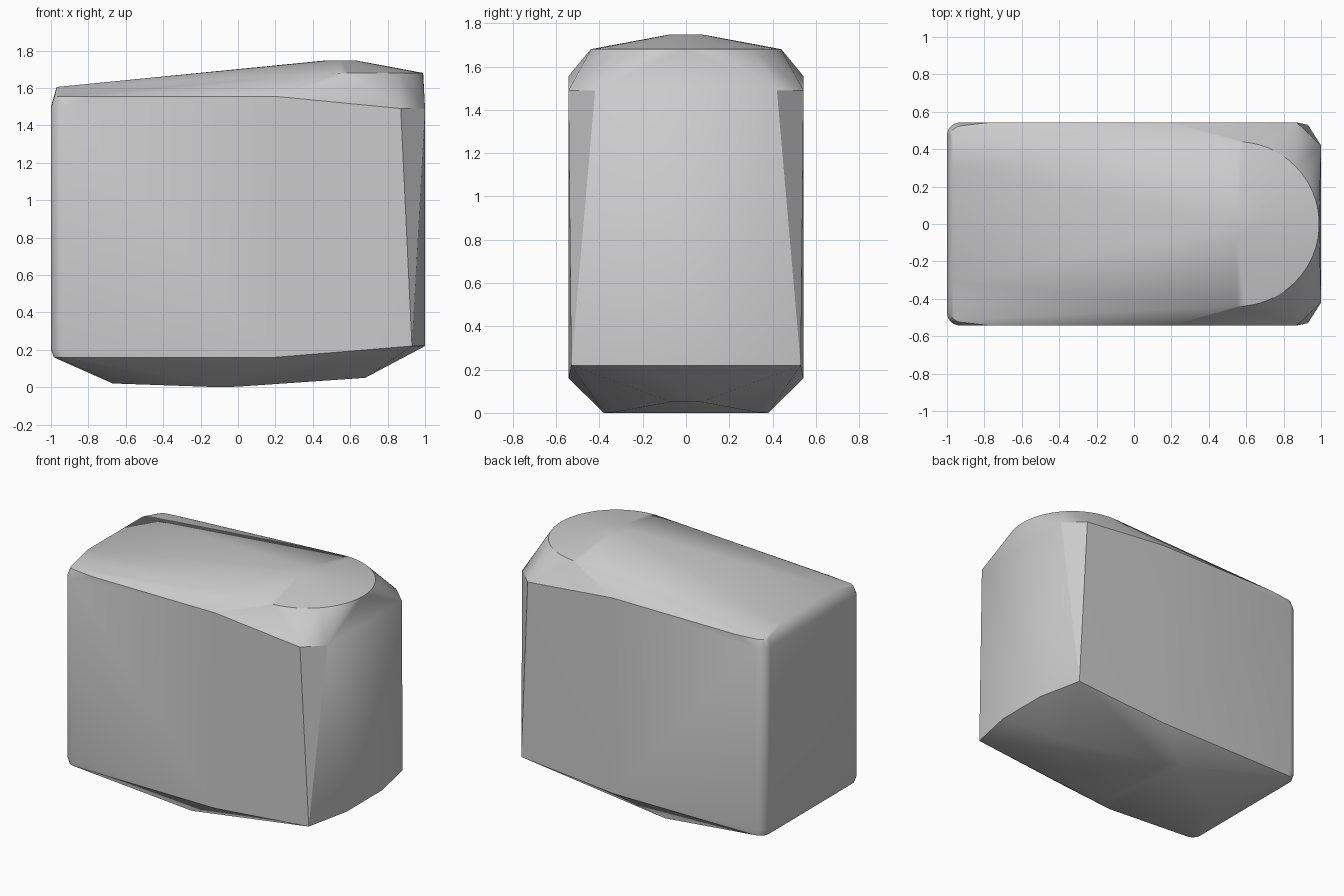
import bpy
import bmesh
from math import sin, cos, pi, radians

cube = bpy.data.objects.get("Cube")
if cube:
    bpy.data.objects.remove(cube)

# Plain grey material
grey = bpy.data.materials.new("plain grey")
grey.use_nodes = True
colour = (0.6, 0.6, 0.6, 1)
grey.diffuse_color = colour
grey.node_tree.nodes["Principled BSDF"].inputs["Base Color"].default_value = colour

points = []


def pair(x, y, z):
    """Add a point and its mirror across the long axis."""
    points.append((x, y, z))
    points.append((x, -y, z))


def arc(cx, cy, r, z, start, end, steps):
    """Add a mirrored horizontal arc."""
    for i in range(steps + 1):
        a = start + (end - start) * i / steps
        pair(cx + r * cos(a), cy + r * sin(a), z)


# Domed cap: rounded shoulder, small crown, and sloping ridge
arc(0.55, 0, 0.44, 1.68, 0, pi / 2, 16)
arc(0.55, 0, 0.08, 1.747, 0, pi, 8)
pair(-0.97, 0.31, 1.605)

# Upper side edges and tapered corner chamfers
pair(-0.77, 0.543, 1.555)
pair(0.2, 0.543, 1.555)
pair(0.87, 0.543, 1.49)
pair(1, 0.42, 1.49)
pair(0.93, 0.53, 0.22)
pair(1, 0.2, 0.22)

# Rounded upright corners with softened ends
for z in (0.2, 1.5):
    arc(-0.93, 0.473, 0.07, z, pi / 2, pi, 6)
arc(-0.925, 0.47, 0.055, 1.555, pi / 2, pi, 4)
arc(-0.92, 0.473, 0.065, 0.16, pi / 2, pi, 4)

# Lower side edges and faceted underside
pair(0.2, 0.543, 0.16)
pair(-0.77, 0.31, 0.075)
pair(-0.67, 0.05, 0.02)
pair(-0.1, 0.38, 0)
pair(0, 0.33, 0.003)
pair(0.68, 0.07, 0.05)

# Wrap the outline points in one faceted shell
mesh = bpy.data.meshes.new("body")
bm = bmesh.new()
for p in points:
    bm.verts.new(p)
bmesh.ops.remove_doubles(bm, verts=bm.verts[:], dist=0.001)
hull = bmesh.ops.convex_hull(bm, input=bm.verts[:])
loose = [v for v in bm.verts if not v.link_faces]
bmesh.ops.delete(bm, geom=loose, context="VERTS")
bmesh.ops.dissolve_limit(bm, angle_limit=radians(0.3),
                         verts=bm.verts[:], edges=bm.edges[:])
bmesh.ops.recalc_face_normals(bm, faces=bm.faces[:])
bm.to_mesh(mesh)
bm.free()

body = bpy.data.objects.new("body", mesh)
bpy.context.collection.objects.link(body)
mesh.materials.append(grey)
bpy.ops.object.select_all(action="DESELECT")
body.select_set(True)
bpy.context.view_layer.objects.active = body
bpy.ops.object.shade_smooth_by_angle(angle=radians(30))
